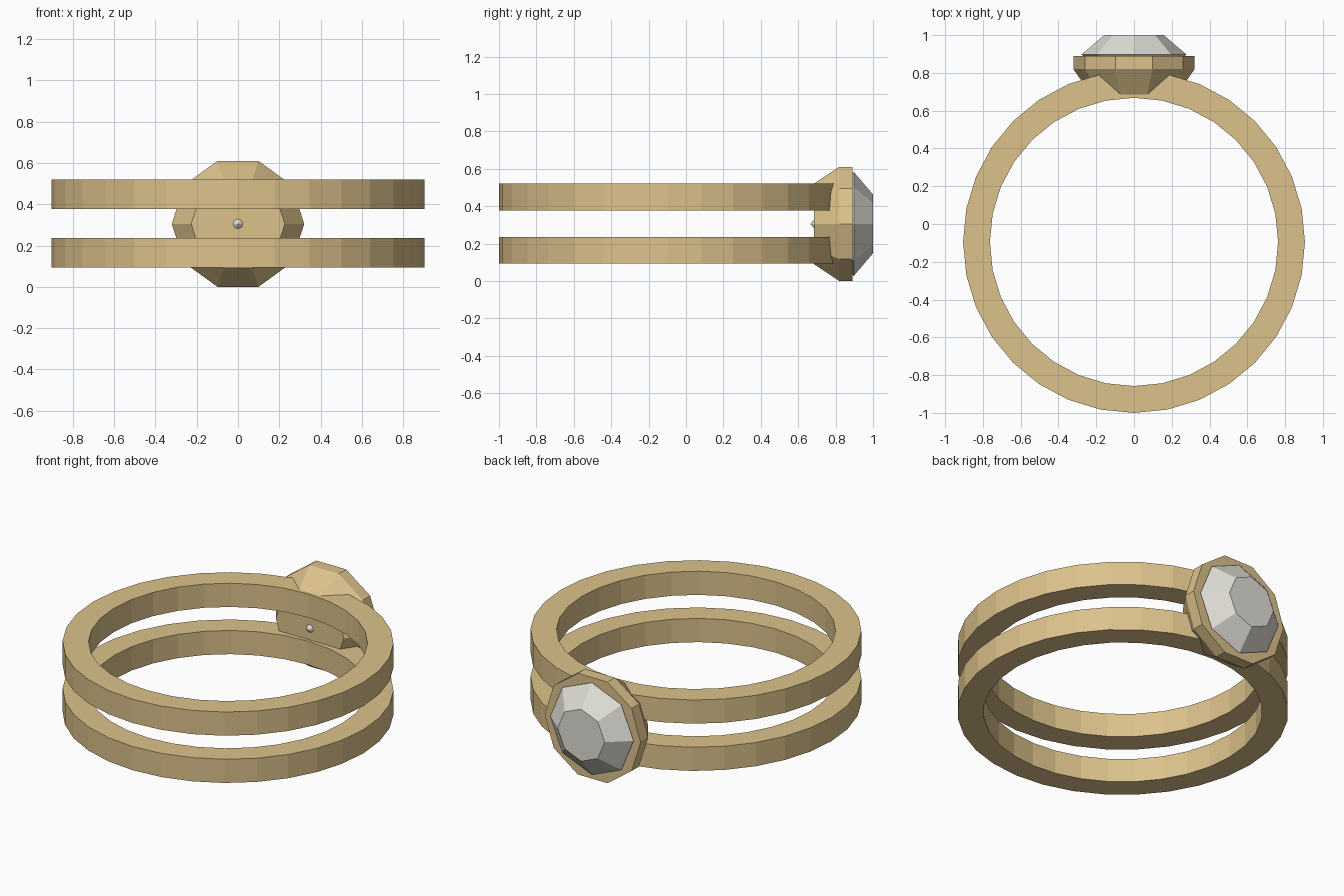
import bpy, bmesh, math

if "Cube" in bpy.data.objects:
    bpy.data.objects.remove(bpy.data.objects["Cube"])

def material(name, colour):
    m = bpy.data.materials.new(name)
    m.diffuse_color = colour
    m.use_nodes = True
    m.node_tree.nodes["Principled BSDF"].inputs["Base Color"].default_value = m.diffuse_color
    return m

gold = material("gold", (0.72, 0.54, 0.26, 1))
stone = material("pale_stone", (0.74, 0.73, 0.67, 1))

def lathe(name, profile, sides, location, mat, closed=False, along_y=False):
    """Faceted solid of revolution from (radius, height) points."""
    bm = bmesh.new()
    rings = []
    for r, h in profile:
        ring = []
        for i in range(sides if r > 0 else 1):
            a = 2 * math.pi * i / sides
            u, v = r * math.cos(a), r * math.sin(a)
            ring.append(bm.verts.new((u, h, v) if along_y else (u, v, h)))
        rings.append(ring)
    pairs = list(zip(rings, rings[1:]))
    if closed:
        pairs.append((rings[-1], rings[0]))
    for a, b in pairs:
        for i in range(sides):
            j = (i + 1) % sides
            if len(a) == 1:
                bm.faces.new((a[0], b[j], b[i]))
            else:
                bm.faces.new((a[i], a[j], b[j], b[i]))
    if not closed:
        for ring in (rings[0], rings[-1]):
            if len(ring) > 1:
                bm.faces.new(ring)
    bmesh.ops.recalc_face_normals(bm, faces=bm.faces)
    mesh = bpy.data.meshes.new(name)
    bm.to_mesh(mesh)
    bm.free()
    mesh.materials.append(mat)
    ob = bpy.data.objects.new(name, mesh)
    ob.location = location
    bpy.context.collection.objects.link(ob)
    return ob

# Two parallel bands
band = [(0.763, 0), (0.905, 0), (0.905, 0.143), (0.763, 0.143)]
for name, z in (("lower_band", 0.093), ("upper_band", 0.378)):
    lathe(name, band, 32, (0, -0.095, z), gold, closed=True)

# Ten-sided tapered setting
lathe("setting", [(0.227, 0.685), (0.321, 0.82), (0.321, 0.89)], 10,
      (0, 0, 0.305), gold, along_y=True)

# Cut stone, its point poking through the inside of the setting
lathe("gemstone", [(0, 0.665), (0.278, 0.897), (0.157, 1.0)], 8,
      (0, 0, 0.305), stone, along_y=True)
